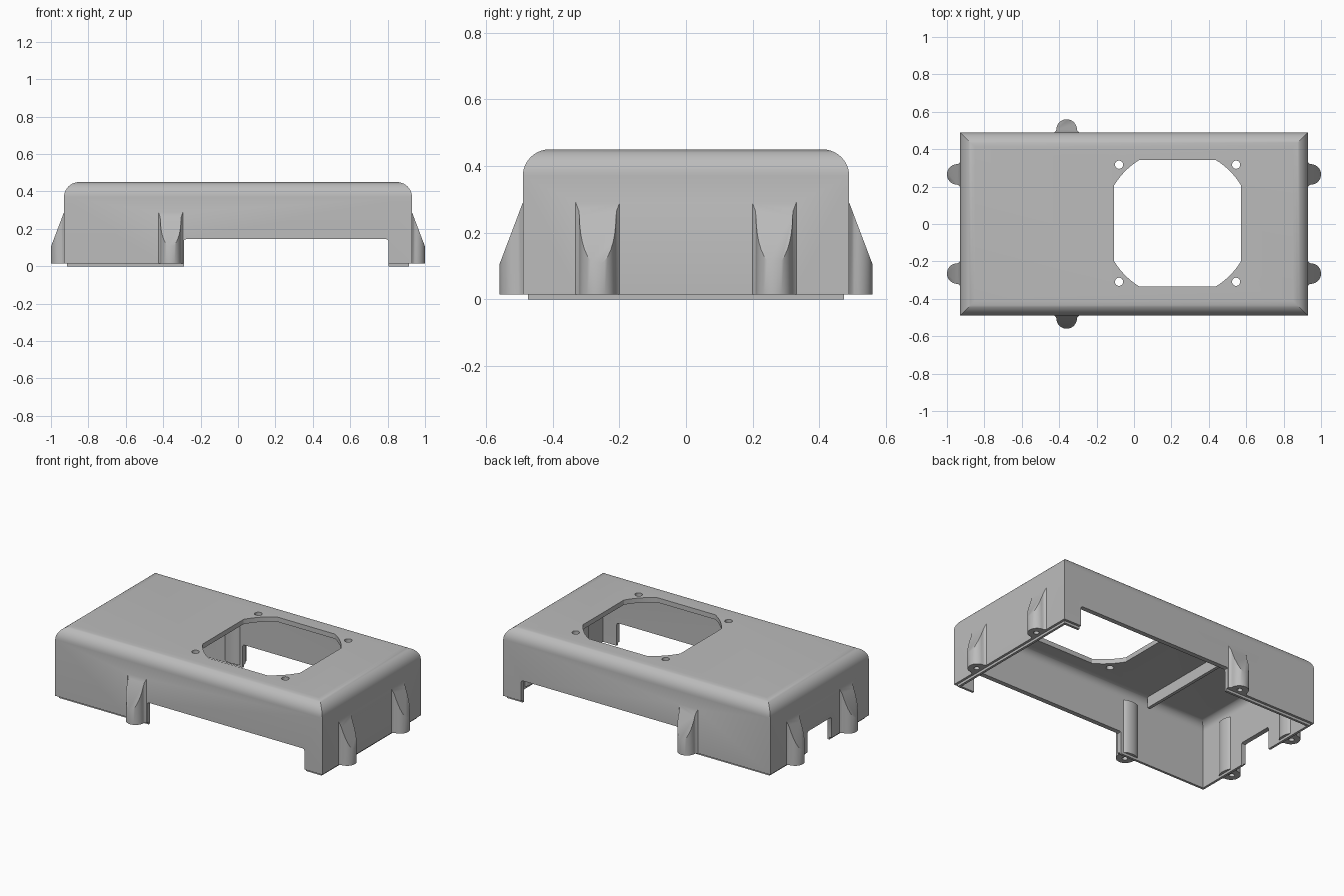
import bpy, bmesh
from math import sin, cos, pi, radians
from mathutils import Matrix, Vector

cube = bpy.data.objects.get("Cube")
if cube:
    bpy.data.objects.remove(cube, do_unlink=True)

HX, HY, TOP, WALL, ROUND = 0.93, 0.49, 0.45, 0.03, 0.08

grey = bpy.data.materials.new("light_grey_plastic")
grey.use_nodes = True
grey.diffuse_color = (0.5, 0.5, 0.5, 1)
grey.node_tree.nodes["Principled BSDF"].inputs["Base Color"].default_value = (0.5, 0.5, 0.5, 1)


def finish(name, bm):
    bmesh.ops.recalc_face_normals(bm, faces=bm.faces)
    mesh = bpy.data.meshes.new(name)
    bm.to_mesh(mesh)
    bm.free()
    mesh.materials.append(grey)
    ob = bpy.data.objects.new(name, mesh)
    bpy.context.collection.objects.link(ob)
    return ob


def prism_mesh(points, z0, z1):
    bm = bmesh.new()
    face = bm.faces.new([bm.verts.new((x, y, z0)) for x, y in points])
    ext = bmesh.ops.extrude_face_region(bm, geom=[face])["geom"]
    bmesh.ops.translate(bm, vec=(0, 0, z1 - z0),
                        verts=[g for g in ext if isinstance(g, bmesh.types.BMVert)])
    bmesh.ops.recalc_face_normals(bm, faces=bm.faces)
    return bm


def box(name, x0, x1, y0, y1, z0, z1):
    return finish(name, prism_mesh([(x0, y0), (x1, y0), (x1, y1), (x0, y1)], z0, z1))


def disc(cx, cy, r, n=24):
    return [(cx + r * cos(2 * pi * i / n), cy + r * sin(2 * pi * i / n)) for i in range(n)]


def domed_box(name, profile):
    """Stack rectangles given as (inset from the outside, height)."""
    bm = bmesh.new()
    rings = [[bm.verts.new((sx * (HX - d), sy * (HY - d), z))
              for sx, sy in ((-1, -1), (1, -1), (1, 1), (-1, 1))] for d, z in profile]
    for a, b in zip(rings, rings[1:]):
        for i in range(4):
            j = (i + 1) % 4
            bm.faces.new((a[i], a[j], b[j], b[i]))
    bm.faces.new(rings[0])
    bm.faces.new(rings[-1])
    return finish(name, bm)


def rounded_top(inset, r, top, n=10):
    return [(inset + r * (1 - cos(a)), top - r + r * sin(a))
            for a in (i * pi / 2 / n for i in range(n + 1))]


def combine(target, tool, operation):
    mod = target.modifiers.new("combine", 'BOOLEAN')
    mod.operation, mod.solver, mod.object = operation, 'EXACT', tool
    bpy.context.view_layer.objects.active = target
    bpy.ops.object.modifier_apply(modifier=mod.name)
    bpy.data.objects.remove(tool, do_unlink=True)


# Hollow cover with a recessed lip round the bottom
cover = domed_box("vented_cover", [(0.015, 0), (0.015, 0.015), (0, 0.015)]
                  + rounded_top(0, ROUND, TOP))
cavity = domed_box("cavity", [(WALL, -0.1)] + rounded_top(WALL, ROUND - WALL, TOP - WALL))
combine(cover, cavity, 'DIFFERENCE')

# Stiffening rib under the roof
combine(cover, box("roof_rib", -0.48, -0.46, -0.43, 0.43, 0.35, 0.435), 'UNION')

# Screw lugs: rounded columns with a sloping top, flared where they meet the wall
R = 0.055
arc = [i * pi / 16 for i in range(17)]
lug_plan = [(R * cos(a), 0.015 + R * sin(a)) for a in arc]
lug_plan += [(-0.057, 0.009), (-0.066, 0)]
lug_plan += [(-R * cos(a), -0.02 - 0.027 * sin(a)) for a in arc]
lug_plan += [(0.066, 0), (0.057, 0.009)]

lugs = [(-0.36, HY, 0), (-0.36, -HY, pi)]
for y in (-0.265, 0.265):
    lugs += [(HX, y, -pi / 2), (-HX, y, pi / 2)]

for x, y, turn in lugs:
    bm = prism_mesh(lug_plan, 0.015, 0.36)
    cut = bmesh.ops.bisect_plane(bm, geom=bm.verts[:] + bm.edges[:] + bm.faces[:],
                                 plane_co=(0, 0, 0.29), plane_no=Vector((0, 0.185, 0.07)),
                                 clear_outer=True)["geom_cut"]
    bmesh.ops.holes_fill(bm, edges=[e for e in bm.edges if e.is_boundary], sides=0)
    place = Matrix.Translation((x, y, 0)) @ Matrix.Rotation(turn, 4, 'Z')
    bmesh.ops.transform(bm, matrix=place, verts=bm.verts)
    combine(cover, finish("screw_lug", bm), 'UNION')
    hole = place @ Vector((0, 0.02, 0))
    combine(cover, finish("lug_hole", prism_mesh(disc(hole.x, hole.y, 0.016, 16), -0.05, 0.09)),
            'DIFFERENCE')

# Cable openings: both long walls, and the middle of the right end wall
def opening(a0, a1, top, c=0.012):
    return [(a0, -0.1), (a1, -0.1), (a1, top - c), (a1 - c * 0.3, top - c * 0.3), (a1 - c, top),
            (a0 + c, top), (a0 + c * 0.3, top - c * 0.3), (a0, top - c)]


bm = prism_mesh(opening(-0.29, 0.805, 0.145), -0.7, 0.7)
bmesh.ops.rotate(bm, verts=bm.verts, matrix=Matrix.Rotation(pi / 2, 3, 'X'))
combine(cover, finish("side_opening", bm), 'DIFFERENCE')
bm = prism_mesh(opening(-0.12, 0.12, 0.145), -1.1, -0.8)
bmesh.ops.transform(bm, verts=bm.verts,
                    matrix=Matrix(((0, 0, 1, 0), (1, 0, 0, 0), (0, 1, 0, 0), (0, 0, 0, 1))))
combine(cover, finish("end_opening", bm), 'DIFFERENCE')

# Fan opening: a circle flattened on four sides, with four screw holes
FX, FY, HALF, RAD = 0.233, 0.004, 0.339, 0.395
fan = []
reach = (RAD ** 2 - HALF ** 2) ** 0.5 / RAD
for q in range(4):
    start = q * pi / 2 + reach_angle if q else None
    from math import asin
    reach_angle = asin(reach)
    a0, a1 = q * pi / 2 + reach_angle, (q + 1) * pi / 2 - reach_angle
    for i in range(9):
        a = a0 + (a1 - a0) * i / 8
        fan.append((FX + RAD * cos(a), FY + RAD * sin(a)))
combine(cover, finish("fan_opening", prism_mesh(fan, 0.38, 0.6)), 'DIFFERENCE')
for sx in (-1, 1):
    for sy in (-1, 1):
        screw = disc(FX + sx * 0.313, FY + sy * 0.313, 0.022)
        combine(cover, finish("fan_screw_hole", prism_mesh(screw, 0.38, 0.6)), 'DIFFERENCE')

# Soft shading on the rounded parts, crisp edges elsewhere
bpy.ops.object.select_all(action='DESELECT')
cover.select_set(True)
bpy.context.view_layer.objects.active = cover
bpy.ops.object.shade_smooth_by_angle(angle=radians(30))
